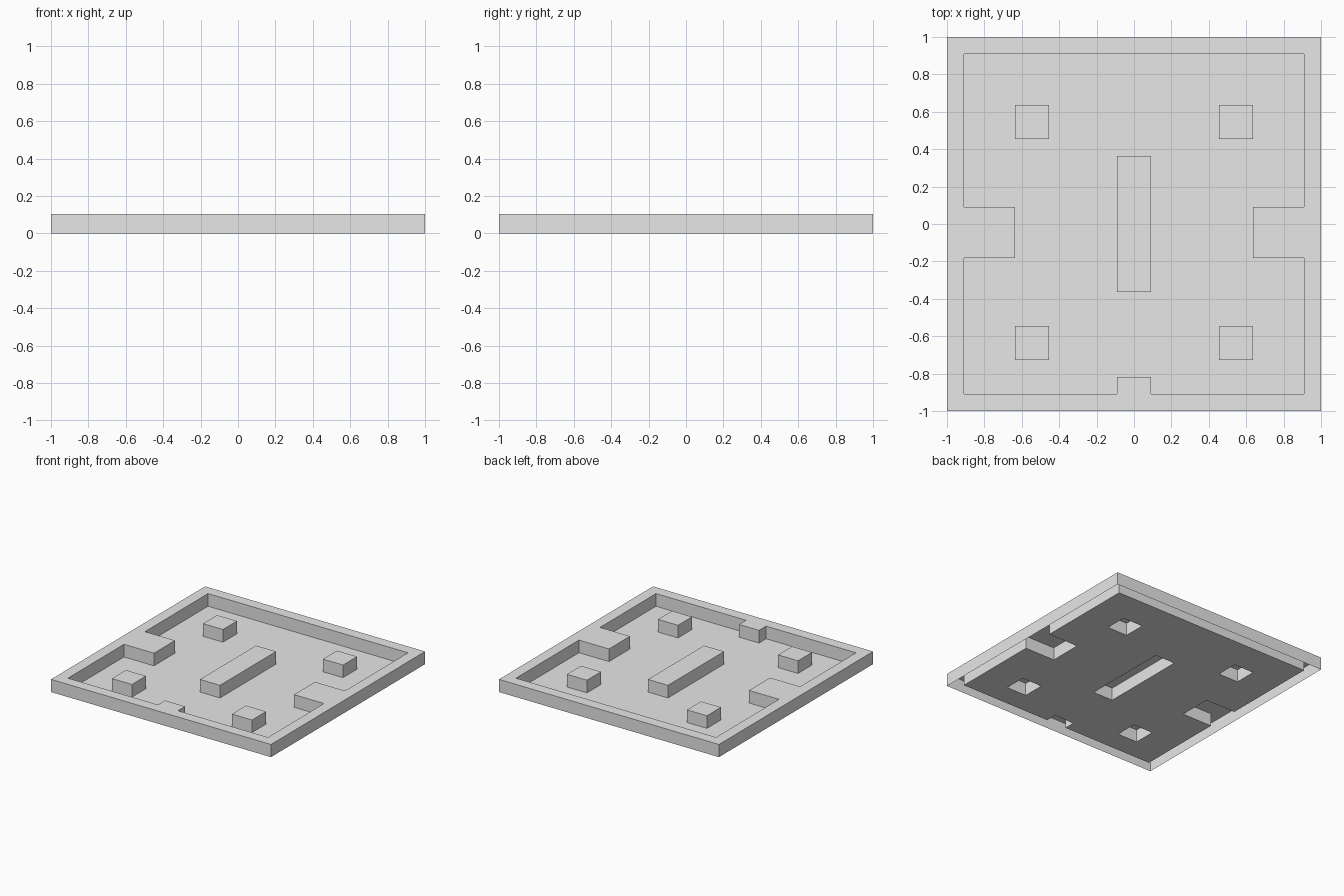
import bpy
import bmesh

if "Cube" in bpy.data.objects:
    bpy.data.objects.remove(bpy.data.objects["Cube"])

UNIT = 1 / 11      # layout module: the tray is 22 modules wide
HEIGHT = 0.104

# Raised areas as (x min, x max, y min, y max) in modules
RIM = [(-11, -10, -11, 11), (10, 11, -11, 11),
       (-11, 11, -11, -10), (-11, 11, 10, 11)]
TABS = [(-10, -7, -2, 1), (7, 10, -2, 1), (-1, 1, -10, -9)]
BLOCKS = [(x, x + 2, y, y + 2) for x in (-7, 5) for y in (-8, 5)]
CENTRE_BAR = [(-1, 1, -4, 4)]
RAISED = RIM + TABS + BLOCKS + CENTRE_BAR


def is_raised(face):
    c = face.calc_center_median() / UNIT
    return any(x0 < c.x < x1 and y0 < c.y < y1 for x0, x1, y0, y1 in RAISED)


# Floor sheet divided into modules
bm = bmesh.new()
bmesh.ops.create_grid(bm, x_segments=22, y_segments=22, size=1)

# Pull up the rim, tabs and blocks, leaving them open underneath
raised = [f for f in bm.faces if is_raised(f)]
result = bmesh.ops.extrude_face_region(bm, geom=raised)
top = [v for v in result["geom"] if isinstance(v, bmesh.types.BMVert)]
bmesh.ops.translate(bm, verts=top, vec=(0, 0, HEIGHT))
under = [f for f in bm.faces
         if all(v.co.z < 0.001 for v in f.verts) and is_raised(f)]
bmesh.ops.delete(bm, geom=under, context="FACES")

# Merge flat modules into large clean faces
bmesh.ops.dissolve_limit(bm, angle_limit=0.02, verts=bm.verts[:],
                         edges=bm.edges[:])

mesh = bpy.data.meshes.new("tray")
bm.to_mesh(mesh)
bm.free()
tray = bpy.data.objects.new("tray", mesh)
bpy.context.collection.objects.link(tray)

grey = bpy.data.materials.new("light grey")
grey.diffuse_color = (0.8, 0.8, 0.8, 1)
grey.use_nodes = True
grey.node_tree.nodes["Principled BSDF"].inputs["Base Color"].default_value = grey.diffuse_color
mesh.materials.append(grey)
